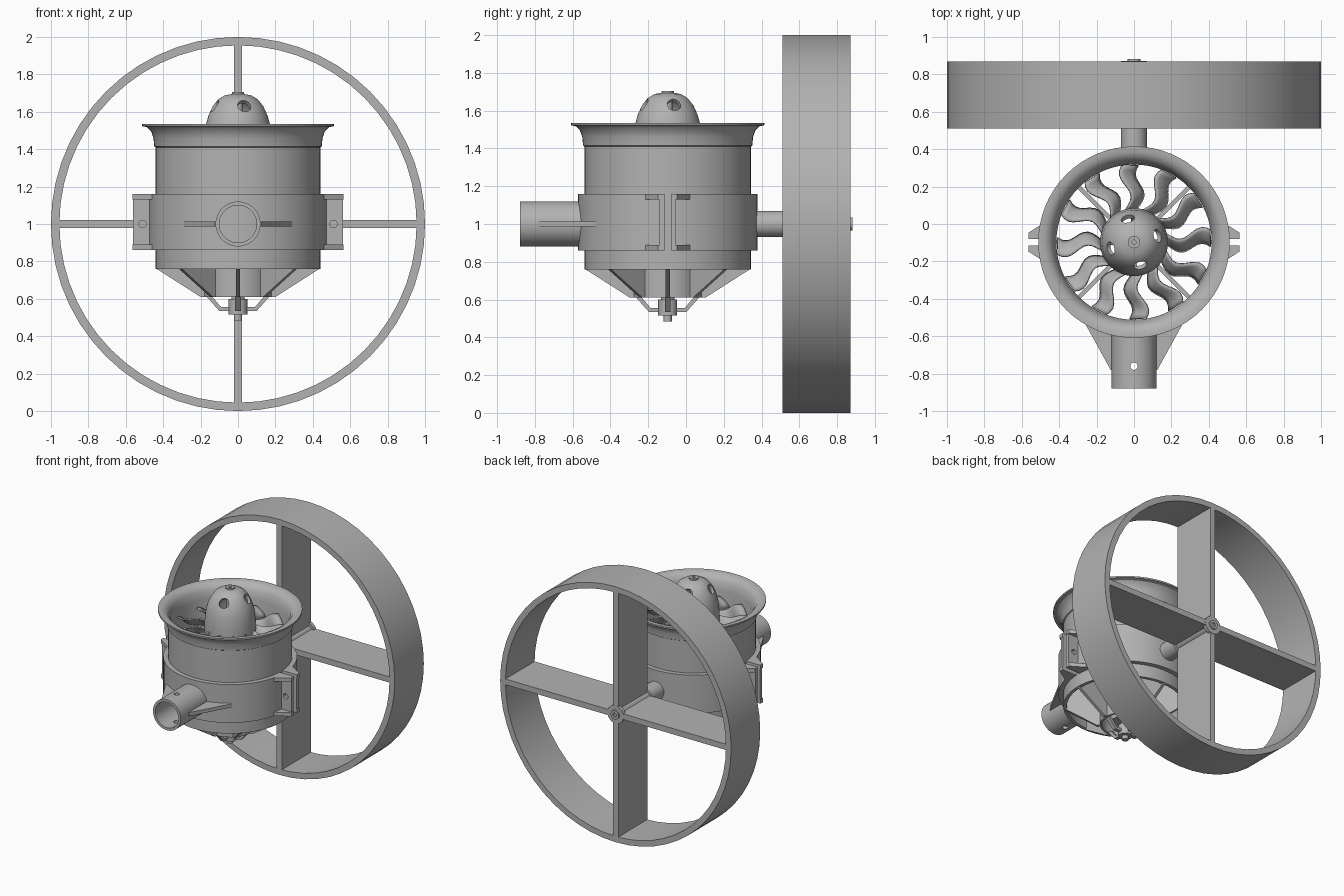
import bpy
import bmesh
from math import sin, cos, pi, radians
from mathutils import Matrix, Vector

if "Cube" in bpy.data.objects:
    bpy.data.objects.remove(bpy.data.objects["Cube"])

FAN_Y = -0.097
FAN = Matrix.Translation((0, FAN_Y, 0))
HUB = Matrix.Translation((0, 0, 1))
TO_Y = Matrix.Rotation(-pi / 2, 4, 'X')   # turns a lathe axis from z to y
parts = []

grey = bpy.data.materials.new("plain_grey")
grey.use_nodes = True
grey.diffuse_color = (0.45, 0.45, 0.45, 1)
grey.node_tree.nodes["Principled BSDF"].inputs["Base Color"].default_value = grey.diffuse_color


def finish(name, bm, keep=True):
    bmesh.ops.remove_doubles(bm, verts=bm.verts, dist=1e-5)
    bmesh.ops.recalc_face_normals(bm, faces=bm.faces)
    mesh = bpy.data.meshes.new(name)
    bm.to_mesh(mesh)
    bm.free()
    mesh.materials.append(grey)
    obj = bpy.data.objects.new(name, mesh)
    bpy.context.collection.objects.link(obj)
    if keep:
        parts.append(obj)
    return obj


def lathe(name, profile, matrix=FAN, seg=64, keep=True):
    """Revolve (radius, height) points; ring profiles are closed."""
    bm = bmesh.new()
    rows = [[bm.verts.new(matrix @ Vector((r * cos(2 * pi * i / seg), r * sin(2 * pi * i / seg), h)))
             for i in range(seg)] for r, h in profile]
    pairs = list(zip(rows, rows[1:]))
    if profile[0][0] > 0:
        pairs.append((rows[-1], rows[0]))
    for a, b in pairs:
        for i in range(seg):
            j = (i + 1) % seg
            bm.faces.new((a[i], a[j], b[j], b[i]))
    return finish(name, bm, keep)


def rod(name, r, a, b, matrix=FAN, seg=32, keep=True):
    return lathe(name, [(0, a), (r, a), (r, b), (0, b)], matrix, seg, keep)


def tube(name, r_in, r_out, a, b, matrix=FAN, seg=64):
    return lathe(name, [(r_in, a), (r_out, a), (r_out, b), (r_in, b)], matrix, seg)


def prisms(name, outline, low, high, matrices, keep=True):
    """Extrude an outline along local z, once per matrix."""
    bm = bmesh.new()
    for m in matrices:
        a = [bm.verts.new(m @ Vector((x, y, low))) for x, y in outline]
        b = [bm.verts.new(m @ Vector((x, y, high))) for x, y in outline]
        bm.faces.new(a)
        bm.faces.new(b)
        for i in range(len(a)):
            j = (i + 1) % len(a)
            bm.faces.new((a[i], a[j], b[j], b[i]))
    return finish(name, bm, keep)


def rect(x0, x1, y0, y1):
    return [(x0, y0), (x1, y0), (x1, y1), (x0, y1)]


def around(count, start=0.0):
    """Matrices placing upright (radius, height) outlines around the fan."""
    return [FAN @ Matrix.Rotation(start + 2 * pi * i / count, 4, 'Z') @ Matrix.Rotation(pi / 2, 4, 'X')
            for i in range(count)]


def cut(obj, cutters):
    for c in cutters:
        c.hide_render = True
        mod = obj.modifiers.new("cut", 'BOOLEAN')
        mod.operation = 'DIFFERENCE'
        mod.solver = 'EXACT'
        mod.object = c
        bpy.context.view_layer.objects.active = obj
        bpy.ops.object.modifier_apply(modifier=mod.name)
        bpy.data.objects.remove(c)


# Ring wheel with crossed flat spokes, hub and axle
AXLE = HUB @ TO_Y
tube("wheel_rim", 0.955, 1.0, 0.51, 0.87, AXLE, 56)
prisms("wheel_spokes", rect(-0.97, 0.97, 0.51, 0.87), -0.0225, 0.0225,
       [HUB, HUB @ Matrix.Rotation(pi / 2, 4, 'Y')])
rod("wheel_shaft", 0.05, 0.5, 0.86, AXLE)
rod("wheel_hub", 0.07, 0.845, 0.872, AXLE)
tube("axle_end", 0.015, 0.035, 0.85, 0.882, AXLE, 24)
rod("rear_boom", 0.07, 0.34, 0.515, AXLE)

# Fan duct with flared inlet lip
lathe("fan_duct", [(0.415, 0.76), (0.44, 0.76), (0.44, 1.41), (0.448, 1.415), (0.452, 1.46),
                   (0.465, 1.497), (0.485, 1.517), (0.512, 1.523), (0.512, 1.535), (0.48, 1.535),
                   (0.45, 1.52), (0.43, 1.49), (0.415, 1.43)])

# Split clamp band with ears
band = tube("clamp_band", 0.43, 0.475, 0.86, 1.16)
cut(band, [prisms("slot_cutter", rect(-0.7, 0.7, -0.017, 0.017), 0.8, 1.2, [FAN], False)])
corners = [FAN @ Matrix.Diagonal((sx, sy, 1, 1)) for sx in (-1, 1) for sy in (-1, 1)]
ears = prisms("clamp_ears", rect(0.44, 0.562, 0.017, 0.042), 0.86, 1.16, corners)
cut(ears, [rod("bolt_cutter", 0.02, -0.5, 0.5, Matrix.Translation((x, 0, 1)) @ TO_Y, 20, False)
           for x in (-0.51, 0.51)])
for label, low in (("lower", 0.86), ("upper", 1.13)):
    prisms(label + "_ear_gussets", [(0.45, 0.017), (0.565, 0.017), (0.565, 0.05), (0.455, 0.12)],
           low, low + 0.03, corners)

# Front mounting socket with side gussets and pin hole
socket = tube("front_socket", 0.1, 0.12, -0.88, -0.53, AXLE, 48)
cut(socket, [rod("pin_cutter", 0.02, 0.7, 1.3, Matrix.Translation((0, -0.76, 0)), 20, False)])
prisms("socket_gussets", [(0.11, -0.78), (0.125, -0.78), (0.29, -0.48), (0.11, -0.53)],
       -0.014, 0.014, [HUB, HUB @ Matrix.Scale(-1, 4, (1, 0, 0))])

# Hollow spinner with four slanted holes and a cap screw
dome = [(0.182, 1.25), (0.182, 1.44), (0.172, 1.53), (0.158, 1.58), (0.135, 1.63),
        (0.105, 1.667), (0.07, 1.688), (0.03, 1.695)]
spinner = lathe("spinner", dome + [(r - 0.018, h - 0.018) for r, h in reversed(dome)], seg=48)
cut(spinner, [rod("vent_cutter", 0.036, 0.08, 0.35,
                  Matrix.Translation((0, FAN_Y, 1.53)) @ Matrix.Rotation(radians(15 + 90 * i), 4, 'Z')
                  @ Matrix.Rotation(radians(52), 4, 'Y'), 24, False) for i in range(4)])
tube("spinner_screw", 0.012, 0.033, 1.66, 1.705, seg=24)
rod("motor_shaft", 0.025, 1.15, 1.67, seg=20)

# Twisted, S-swept rotor blades
bm = bmesh.new()
STEPS = 10
for k in range(12):
    turn = FAN @ Matrix.Rotation(2 * pi * k / 12 + 0.03, 4, 'Z')
    rows = []
    for i in range(STEPS + 1):
        t = i / STEPS
        pitch = radians(60 - 25 * t)
        sweep = -0.026 * sin(2 * pi * t - 0.4)
        row = []
        for j in range(5):
            c = (j / 4 - 0.5) * 0.11
            camber = 0.012 * (1 - (j / 2 - 1) ** 2)
            row.append(bm.verts.new(turn @ Vector((0.175 + 0.235 * t, sweep + c * cos(pitch),
                                                   1.35 + c * sin(pitch) + camber))))
        rows.append(row)
    for a, b in zip(rows, rows[1:]):
        for j in range(4):
            bm.faces.new((a[j], b[j], b[j + 1], a[j + 1]))
blades = finish("rotor_blades", bm)
solid = blades.modifiers.new("thickness", 'SOLIDIFY')
solid.thickness = 0.01
solid.offset = 0

# Motor, housing and stator fins
tube("motor_housing", 0.165, 0.18, 0.61, 1.24, seg=48)
rod("motor", 0.11, 0.62, 1.18, seg=40)
prisms("stator_fins", [(0.17, 0.61), (0.2, 0.61), (0.435, 0.76), (0.42, 1.1), (0.17, 1.1)],
       -0.011, 0.011, around(8))

# Tail bearing with bent legs
prisms("bearing_legs", [(0.04, 0.535), (0.1, 0.535), (0.175, 0.62), (0.145, 0.62), (0.09, 0.555), (0.04, 0.555)],
       -0.015, 0.015, around(4))
rod("bearing", 0.05, 0.515, 0.6)
rod("bearing_collar", 0.035, 0.59, 0.64)
rod("tail_shaft", 0.022, 0.485, 0.53, seg=20)

# Smooth the round surfaces, keep hard edges
bpy.ops.object.select_all(action='DESELECT')
for obj in parts:
    obj.select_set(True)
bpy.context.view_layer.objects.active = parts[0]
bpy.ops.object.shade_smooth_by_angle(angle=radians(30))
